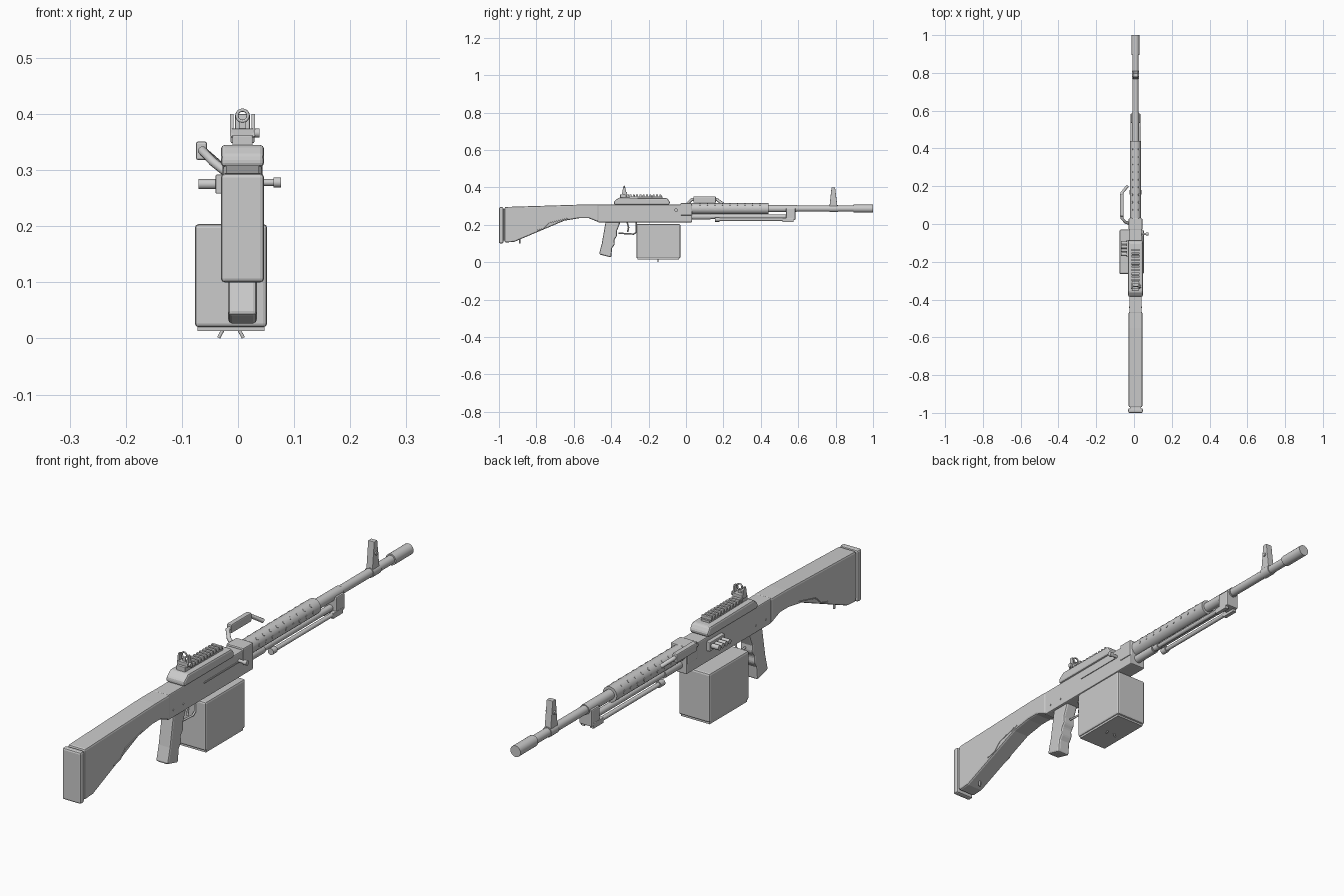
import bpy, bmesh
from math import cos, sin, pi, radians
from mathutils import Vector

cube = bpy.data.objects.get("Cube")
if cube:
    bpy.data.objects.remove(cube)

# Single grey finish for every part
shade = (.6, .6, .6, 1)
grey = bpy.data.materials.new("light grey metal")
grey.use_nodes = True
grey.diffuse_color = shade
grey.node_tree.nodes["Principled BSDF"].inputs["Base Color"].default_value = shade

CENTRE = .008        # centre line of the body
BARREL_Z = .286      # height of the barrel axis
GAS_Z = .243         # height of the gas tube axis
LEG_Z = .228         # height of the folded bipod legs
FINE, SOFT, ROUND = .002, .004, .007    # bevel widths


def link(name, data):
    data.materials.append(grey)
    part = bpy.data.objects.new(name, data)
    bpy.context.collection.objects.link(part)
    return part


def finish(name, bm, bevel=None):
    bmesh.ops.recalc_face_normals(bm, faces=bm.faces)
    mesh = bpy.data.meshes.new(name)
    bm.to_mesh(mesh)
    bm.free()
    part = link(name, mesh)
    if bevel:
        modifier = part.modifiers.new("Edge bevel", 'BEVEL')
        modifier.width = bevel
        modifier.segments = 2
        modifier.limit_method = 'ANGLE'
    return part


def prism(name, profile, width, bevel=None, middle=CENTRE):
    """Extrude a side profile of (y, z) points across x."""
    bm = bmesh.new()
    left = middle - width / 2
    face = bm.faces.new([bm.verts.new((left, y, z)) for y, z in profile])
    result = bmesh.ops.extrude_face_region(bm, geom=[face])
    moved = [item for item in result["geom"] if isinstance(item, bmesh.types.BMVert)]
    bmesh.ops.translate(bm, verts=moved, vec=(width, 0, 0))
    return finish(name, bm, bevel)


def box(name, back, front, bottom, top, width, bevel=None, middle=CENTRE):
    corners = [(back, bottom), (front, bottom), (front, top), (back, top)]
    return prism(name, corners, width, bevel, middle)


def rod(name, start, end, radius, sides=20):
    start, end = Vector(start), Vector(end)
    axis = end - start
    bm = bmesh.new()
    bmesh.ops.create_cone(bm, cap_ends=True, segments=sides,
                          radius1=radius, radius2=radius, depth=axis.length)
    turn = axis.to_track_quat('Z', 'Y').to_matrix()
    bmesh.ops.rotate(bm, verts=bm.verts, matrix=turn)
    bmesh.ops.translate(bm, verts=bm.verts, vec=(start + end) / 2)
    part = finish(name, bm)
    bpy.ops.object.select_all(action='DESELECT')
    part.select_set(True)
    bpy.context.view_layer.objects.active = part
    bpy.ops.object.shade_smooth_by_angle(angle=radians(35))
    return part


def lengthwise_rod(name, back, front, radius, x=CENTRE, z=BARREL_Z):
    return rod(name, (x, back, z), (x, front, z), radius)


def cross_rod(name, y, z, width, radius, middle=CENTRE):
    half = width / 2
    return rod(name, (middle - half, y, z), (middle + half, y, z), radius)


def tube(name, points, radius, closed=False):
    curve = bpy.data.curves.new(name, 'CURVE')
    curve.dimensions = '3D'
    curve.bevel_depth = radius
    curve.bevel_resolution = 2
    curve.use_fill_caps = True
    spline = curve.splines.new('POLY')
    spline.points.add(len(points) - 1)
    for point, position in zip(spline.points, points):
        point.co = (*position, 1)
    spline.use_cyclic_u = closed
    return link(name, curve)


# Stock with butt plate, side ridges and sling loop
stock_outline = [(-.97, .105), (-.92, .108), (-.65, .222), (-.57, .235), (-.52, .235),
                 (-.465, .213), (-.465, .308), (-.55, .308), (-.97, .295)]
prism("stock", stock_outline, width=.072, bevel=ROUND)
box("butt_gap", back=-.985, front=-.965, bottom=.115, top=.285, width=.06)
box("butt_plate", back=-1, front=-.976, bottom=.1, top=.294, width=.077, bevel=ROUND)
for side, offset in (("right", .036), ("left", -.036)):
    ridge = [(-.8, .17), (-.76, .18), (-.73, .21), (-.63, .235)]
    tube("stock_ridge_" + side, [(CENTRE + offset, y, z) for y, z in ridge], radius=FINE)
rod("sling_loop", (CENTRE, -.89, .12), (CENTRE, -.89, .1), radius=SOFT)

# Receiver, pins and bolt handle
box("receiver", back=-.472, front=.032, bottom=.213, top=.308, width=.066, bevel=SOFT)
box("receiver_front_block", back=-.03, front=.03, bottom=.25, top=.315, width=.072, bevel=SOFT)
box("slot_plate", back=-.26, front=-.06, bottom=.272, top=.277, width=.006, middle=.041)
for pin_y in (-.44, -.38):
    cross_rod("receiver_pin", pin_y, z=.24, width=.07, radius=SOFT)
cross_rod("bolt_handle", y=-.053, z=.278, width=.03, radius=.006, middle=.05)
cross_rod("bolt_handle_knob", y=-.053, z=.278, width=.013, radius=.009, middle=.07)

# Top cover and toothed rail
cover_outline = [(-.385, .306), (-.09, .306), (-.085, .32), (-.1, .342),
                 (-.36, .345), (-.385, .325)]
prism("top_cover", cover_outline, width=.077, bevel=ROUND)
rail_back, rail_front, teeth = -.32, -.125, 11
box("rail", rail_back, rail_front, bottom=.34, top=.35, width=.036)
pitch = (rail_front - rail_back) / teeth
for i in range(teeth):
    tooth_back = rail_back + i * pitch
    box("rail_tooth", tooth_back, tooth_back + pitch * .6, bottom=.348, top=.361,
        width=.042, bevel=FINE)

# Rear sight
sight_y = -.33
box("rear_sight_base", back=-.352, front=-.305, bottom=.342, top=.362, width=.036, bevel=FINE)
box("rear_sight_body", back=-.342, front=-.315, bottom=.358, top=.374, width=.042, bevel=FINE)
for offset in (-.019, .019):
    ear = [(sight_y + dy, z) for dy, z in ((-.013, .36), (.013, .36), (.006, .4), (-.006, .4))]
    prism("rear_sight_ear", ear, width=.006, middle=CENTRE + offset)
box("rear_sight_leaf", sight_y - FINE, sight_y + FINE, bottom=.37, top=.388, width=.012)
angles = [step * pi / 8 for step in range(16)]
ring = [(CENTRE + cos(a) / 100, sight_y, .397 + sin(a) / 100) for a in angles]
tube("rear_sight_ring", ring, radius=.003, closed=True)
cross_rod("rear_sight_knob", sight_y, z=.366, width=.01, radius=.008, middle=.033)

# Pistol grip with finger ridges, trigger and guard
grip_front = [(-.35, .215), (-.37, .165), (-.368, .14), (-.383, .12), (-.381, .095),
              (-.395, .075), (-.4, .025)]
grip_back = [(-.465, .042), (-.45, .1), (-.43, .215)]
prism("pistol_grip", grip_front + grip_back, width=.051, bevel=ROUND)
guard = [(-.362, .155), (-.28, .15), (-.266, .16), (-.266, .215)]
tube("trigger_guard", [(CENTRE, y, z) for y, z in guard], radius=SOFT)
trigger = [(-.315, .215), (-.307, .185), (-.312, .162)]
tube("trigger", [(CENTRE, y, z) for y, z in trigger], radius=SOFT)

# Ammunition box, bottom tabs, feed tray and belt rounds
box_middle = -.0125
box("ammo_box", back=-.265, front=-.03, bottom=.02, top=.204, width=.129,
    bevel=ROUND, middle=box_middle)
box("ammo_box_floor", back=-.258, front=-.037, bottom=.013, top=.022, width=.12, middle=box_middle)
for lean in (-1, 1):
    top_x = box_middle + lean * .013
    rod("box_tab", (top_x, -.15, .018), (top_x + lean * .009, -.15, .001), radius=.003)
box("feed_tray", back=-.175, front=-.085, bottom=.258, top=.292, width=.02,
    bevel=FINE, middle=-.03)
for i in range(4):
    cross_rod("belt_round", y=-.1 - i * .02, z=.275, width=.05, radius=.009, middle=-.045)

# Folded carrying handle
handle_path = [(-.02, 0, .295), (-.045, .01, .315), (-.064, .03, .335),
               (-.064, .165, .335), (-.035, .2, .31)]
tube("handle_arm", handle_path, radius=.008)
box("handle_grip", back=.04, front=.16, bottom=.318, top=.351, width=.02,
    bevel=SOFT, middle=-.065)

# Barrel, muzzle and studded jacket
lengthwise_rod("barrel", back=0, front=.99, radius=.016)
lengthwise_rod("muzzle", back=.895, front=1, radius=.021)
lengthwise_rod("barrel_collar", back=.43, front=.59, radius=.019)
lengthwise_rod("jacket", back=.03, front=.44, radius=.029)
for i in range(9):
    for angle in (0, 50, 130, 180):
        outward = Vector((cos(radians(angle)), 0, sin(radians(angle))))
        centre = Vector((CENTRE, .075 + i * .04, BARREL_Z))
        rod("jacket_stud", centre + outward * .026, centre + outward * .03, radius=.006, sides=10)

# Gas tube and folded bipod
lengthwise_rod("gas_tube", back=.03, front=.56, radius=.012, z=GAS_Z)
lengthwise_rod("gas_tube_collar", back=.03, front=.13, radius=.016, z=GAS_Z)
box("bipod_block", back=.535, front=.585, bottom=.225, top=.288, width=.052, bevel=SOFT)
for side, offset in (("left", .019), ("right", -.019)):
    leg_x = CENTRE + offset
    lengthwise_rod("bipod_leg_" + side, back=.17, front=.57, radius=.008, x=leg_x, z=LEG_Z)
    lengthwise_rod("bipod_foot_" + side, back=.155, front=.18, radius=.012, x=leg_x, z=LEG_Z)
    box("bipod_hinge_" + side, back=.515, front=.575, bottom=.215, top=.236,
        width=.016, bevel=FINE, middle=leg_x)

# Front sight
lengthwise_rod("front_sight_band", back=.767, front=.812, radius=.019)
blade = [(.767, .295), (.81, .295), (.797, .4), (.778, .4)]
prism("front_sight", blade, width=.026, bevel=FINE)
cross_rod("front_sight_pin", y=.788, z=.355, width=.036, radius=ROUND)
